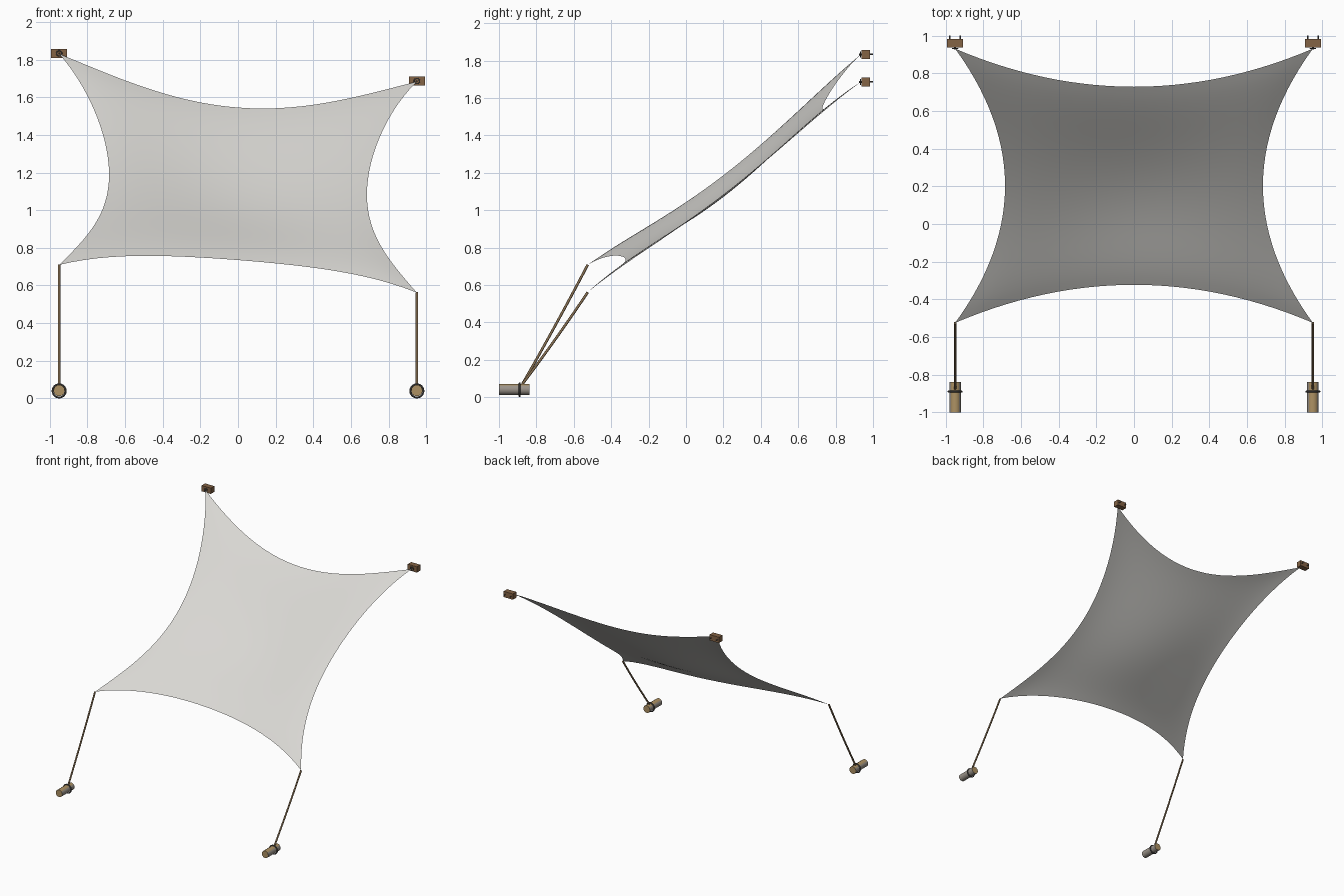
import bpy, bmesh, math
from mathutils import Vector

cube = bpy.data.objects.get("Cube")
if cube:
    bpy.data.objects.remove(cube)


def material(name, rgb):
    m = bpy.data.materials.new(name)
    m.use_nodes = True
    color = (*rgb, 1.0)
    m.diffuse_color = color
    m.node_tree.nodes["Principled BSDF"].inputs["Base Color"].default_value = color
    return m


CANVAS = material("pale canvas", (0.69, 0.68, 0.65))
ROPE = material("brown rope", (0.25, 0.165, 0.085))
WOOD = material("tan wood", (0.42, 0.285, 0.125))
BARK = material("grey bark", (0.33, 0.295, 0.255))
BLOCK = material("dark brown wood", (0.23, 0.125, 0.06))
IRON = material("dark iron", (0.09, 0.085, 0.08))


def finish(name, bm, *mats, smooth=True):
    mesh = bpy.data.meshes.new(name)
    bm.to_mesh(mesh)
    bm.free()
    for m in mats:
        mesh.materials.append(m)
    obj = bpy.data.objects.new(name, mesh)
    bpy.context.collection.objects.link(obj)
    if smooth:
        bpy.ops.object.select_all(action='DESELECT')
        obj.select_set(True)
        bpy.context.view_layer.objects.active = obj
        bpy.ops.object.shade_smooth_by_angle(angle=math.radians(40))
    return obj


def cylinder(name, center, radius, length, mat, sides=16):
    # Cylinder lying along y
    bm = bmesh.new()
    bmesh.ops.create_cone(bm, cap_ends=True, segments=sides, radius1=radius,
                          radius2=radius, depth=length)
    for v in bm.verts:
        v.co = Vector((v.co.x, -v.co.z, v.co.y)) + Vector(center)
    return finish(name, bm, mat)


def box(name, center, size, mat):
    bm = bmesh.new()
    bmesh.ops.create_cube(bm, size=1)
    for v in bm.verts:
        v.co = Vector([c * s for c, s in zip(v.co, size)]) + Vector(center)
    return finish(name, bm, mat, smooth=False)


def ring(name, center, major, minor, mat):
    # Torus around the y axis
    bpy.ops.mesh.primitive_torus_add(location=center, rotation=(math.pi / 2, 0, 0),
                                     major_radius=major, minor_radius=minor,
                                     major_segments=24, minor_segments=8)
    obj = bpy.context.object
    obj.name = name
    obj.data.materials.append(mat)
    bpy.ops.object.shade_smooth_by_angle()


def tube(name, points, radius, mat):
    curve = bpy.data.curves.new(name, 'CURVE')
    curve.dimensions = '3D'
    curve.bevel_depth = radius
    curve.bevel_resolution = 2
    curve.use_fill_caps = True
    spline = curve.splines.new('POLY')
    spline.points.add(len(points) - 1)
    for p, co in zip(spline.points, points):
        p.co = (*co, 1)
    curve.materials.append(mat)
    bpy.context.collection.objects.link(bpy.data.objects.new(name, curve))


# Sail: inward-curved edges, taut corners and a sagging middle
def sail_point(u, v):
    bow_u, bow_v = 1 - u * u, 1 - v * v
    x = u * (0.95 - 0.265 * bow_v)
    y = 0.203 + v * (0.728 - 0.202 * bow_u)
    z = 1.196 + 0.77 * (y - 0.203) - 0.0775 * x
    return x, y, z - 0.056 * bow_u ** 2 - 0.06 * bow_v ** 2


N = 28
bm = bmesh.new()
grid = [[bm.verts.new(sail_point(2 * i / N - 1, 2 * j / N - 1))
         for i in range(N + 1)] for j in range(N + 1)]
for j in range(N):
    for i in range(N):
        bm.faces.new((grid[j][i], grid[j][i + 1], grid[j + 1][i + 1], grid[j + 1][i]))
finish("sail", bm, CANVAS)

for side, x in (("left", 0.95), ("right", -0.95)):
    s = math.copysign(1, x)

    # Log anchor, tan on top and at the ends, with an iron band
    log = cylinder(side + "_log", (x, -0.919, 0.042), 0.03, 0.162, WOOD)
    log.data.materials.append(BARK)
    for f in log.data.polygons:
        if abs(f.normal.y) < 0.5 and f.normal.z < 0.6:
            f.material_index = 1
    ring(side + "_log_band", (x, -0.89, 0.04), 0.035, 0.005, IRON)

    # Slightly slack rope from the log to the sail corner
    top = Vector(sail_point(s, -1))
    foot = Vector((x, -0.875, 0.07))
    path = []
    for i in range(13):
        t = i / 12
        p = foot.lerp(top, t)
        p.z -= 0.03 * t * (1 - t)
        path.append(p)
    tube(side + "_rope", path, 0.007, ROPE)

    # Wall block with two bolts and a small eye
    _, _, z = sail_point(s, 1)
    z += 0.003
    box(side + "_wall_block", (x, 0.961, z), (0.085, 0.046, 0.048), BLOCK)
    for k in (-1, 1):
        cylinder(f"{side}_bolt_{'inner' if k * s < 0 else 'outer'}",
                 (x + k * 0.028, 0.985, z), 0.004, 0.03, IRON, 8)
    cylinder(side + "_eye_stem", (x, 0.936, z), 0.005, 0.02, IRON, 8)
    ring(side + "_eye", (x, 0.933, z), 0.014, 0.003, IRON)
